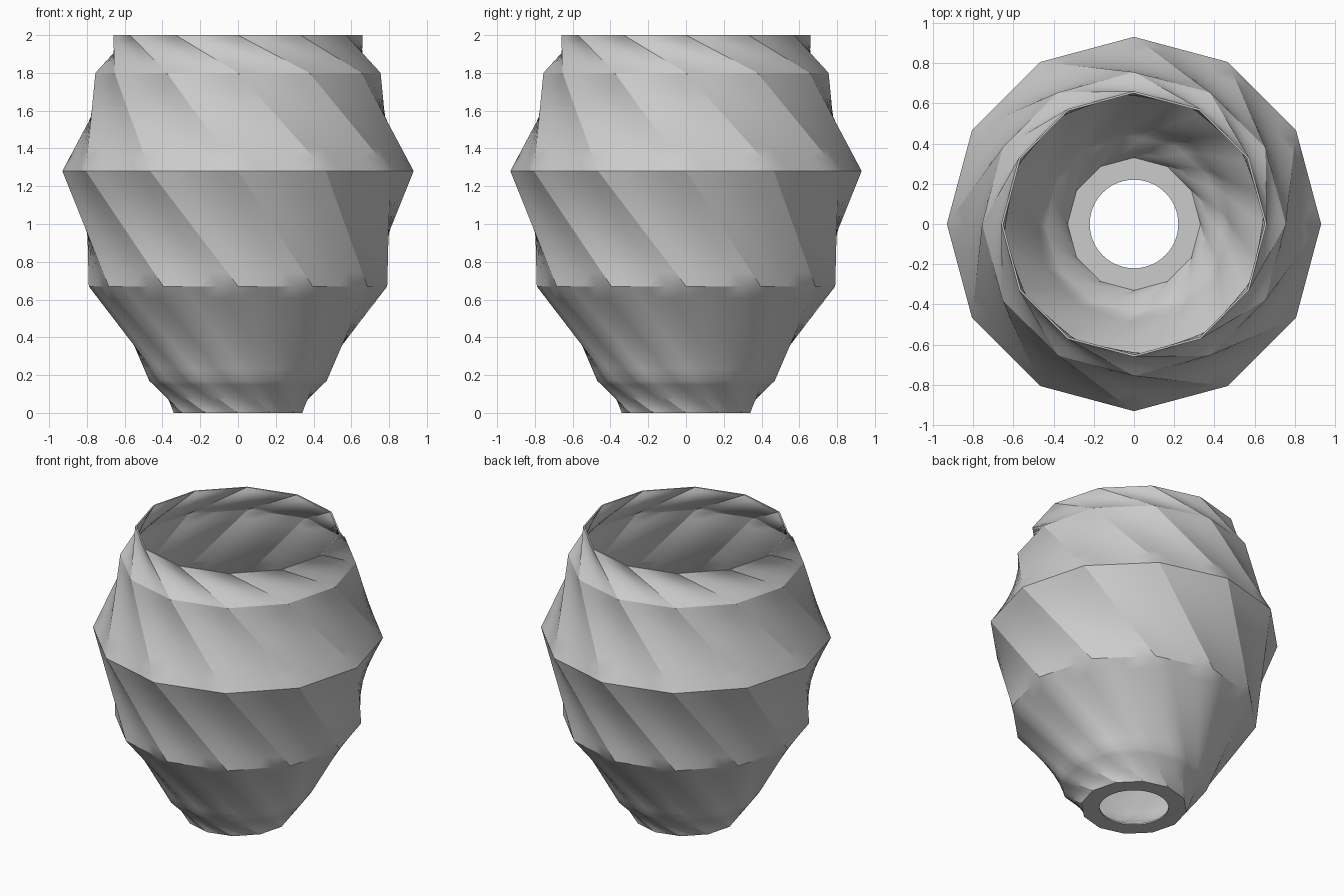
import bpy
from math import cos, sin, pi, radians
from mathutils import Vector

cube = bpy.data.objects.get("Cube")
if cube:
    bpy.data.objects.remove(cube)

SIDES, ACROSS, UP = 12, 4, 8      # facets, cuts across and up each facet
WALL = 0.01
TWIST = -2 * pi / SIDES           # each tier turns by one facet
TIERS = [(0.34, 0.0), (0.47, 0.17), (0.79, 0.67),
         (0.93, 1.28), (0.755, 1.8), (0.66, 2.0)]


def polygon(radius, z, turn):
    """Twelve-sided ring of points, its straight sides cut into equal steps."""
    corner = [Vector((radius * cos(2 * pi * i / SIDES + turn),
                      radius * sin(2 * pi * i / SIDES + turn), z))
              for i in range(SIDES)]
    return [corner[i].lerp(corner[(i + 1) % SIDES], k / ACROSS)
            for i in range(SIDES) for k in range(ACROSS)]


def circle(radius, z):
    n = SIDES * ACROSS
    return [Vector((radius * cos(2 * pi * i / n), radius * sin(2 * pi * i / n), z))
            for i in range(n)]


def twisted_wall(inset, floor):
    """Ruled surface through the tiers, from the foot to the rim."""
    key = [polygon(r - inset, max(z, floor), TWIST * i) for i, (r, z) in enumerate(TIERS)]
    rings = [key[0]]
    for low, high in zip(key, key[1:]):
        for s in range(1, UP + 1):
            rings.append([a.lerp(b, s / UP) for a, b in zip(low, high)])
    return rings


# Closed section: outer wall up, inner wall down, floor with a round drain hole
rings = twisted_wall(0, 0) + twisted_wall(WALL, WALL)[::-1]
rings += [circle(0.22, WALL), circle(0.22, 0)]
n = SIDES * ACROSS
verts = [p for ring in rings for p in ring]
faces = []
for j in range(len(rings)):
    k = (j + 1) % len(rings)
    for i in range(n):
        m = (i + 1) % n
        faces.append((j * n + i, j * n + m, k * n + m, k * n + i))

mesh = bpy.data.meshes.new("twisted_vase")
mesh.from_pydata(verts, [], faces)
mesh.update()
vase = bpy.data.objects.new("twisted_vase", mesh)
bpy.context.collection.objects.link(vase)

# Plain grey clay
grey = bpy.data.materials.new("grey_clay")
grey.use_nodes = True
colour = (0.6, 0.6, 0.6, 1)
grey.diffuse_color = colour
grey.node_tree.nodes["Principled BSDF"].inputs["Base Color"].default_value = colour
mesh.materials.append(grey)

# Smooth the gentle twist, keep the creases crisp
bpy.ops.object.select_all(action='DESELECT')
vase.select_set(True)
bpy.context.view_layer.objects.active = vase
bpy.ops.object.shade_smooth_by_angle(angle=radians(30))
